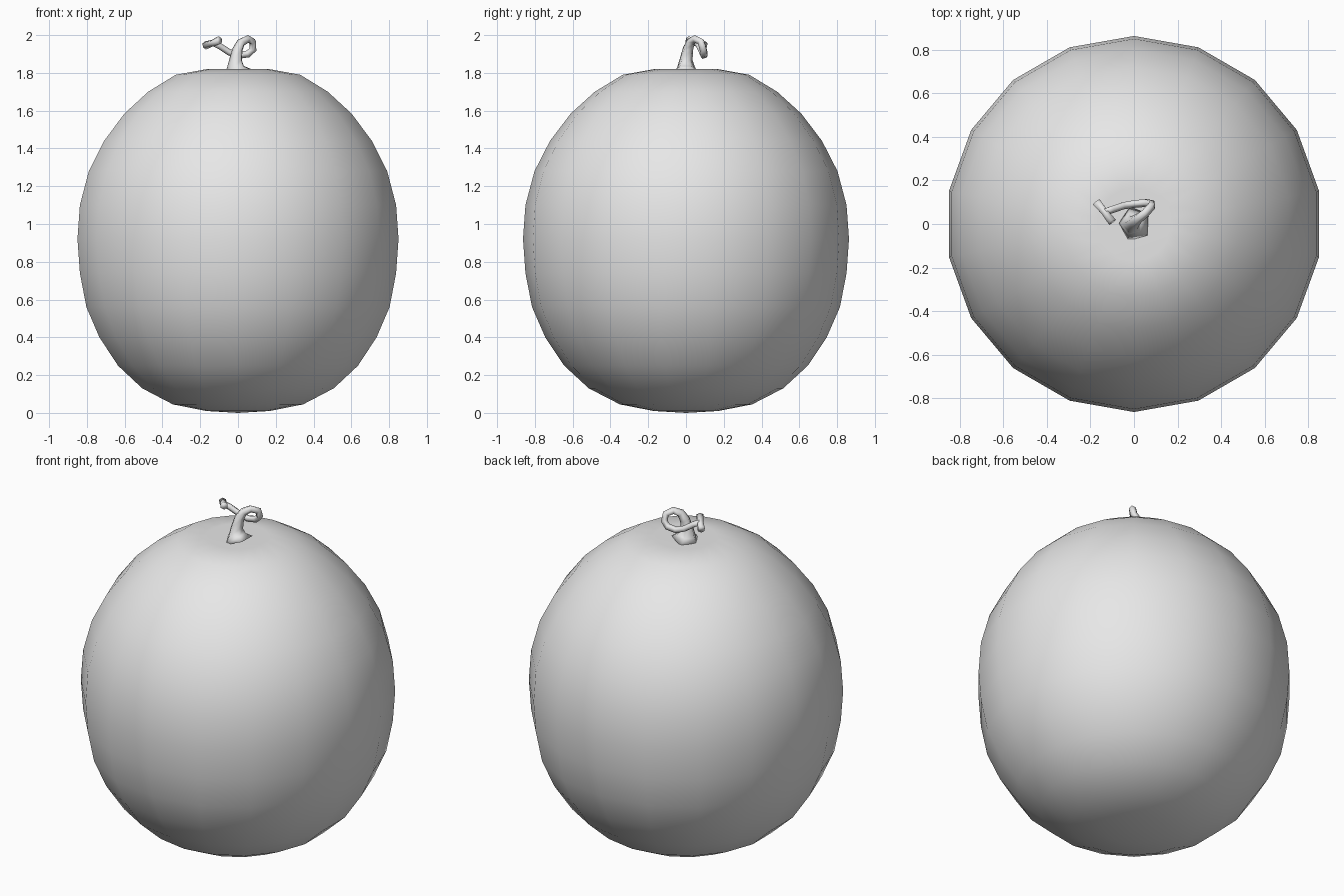
import bpy
import bmesh
from math import sin, cos, radians
from mathutils import Vector

cube = bpy.data.objects.get("Cube")
if cube:
    bpy.data.objects.remove(cube, do_unlink=True)

grey = bpy.data.materials.new("light_grey")
grey.use_nodes = True
grey.diffuse_color = (0.8, 0.8, 0.8, 1)
grey.node_tree.nodes["Principled BSDF"].inputs["Base Color"].default_value = (0.8, 0.8, 0.8, 1)


def finish(name, bm):
    bmesh.ops.recalc_face_normals(bm, faces=bm.faces[:])
    for face in bm.faces:
        face.smooth = True
    mesh = bpy.data.meshes.new(name)
    bm.to_mesh(mesh)
    bm.free()
    mesh.materials.append(grey)
    obj = bpy.data.objects.new(name, mesh)
    bpy.context.collection.objects.link(obj)
    return obj


def skin(bm, rings):
    """Bridge consecutive rings of vertices with quads."""
    for low, high in zip(rings, rings[1:]):
        n = len(low)
        for i in range(n):
            j = (i + 1) % n
            bm.faces.new((low[i], low[j], high[j], high[i]))


def tube(name, path, sides, start_angle):
    """Sweep a polygon along (point, radius) pairs with a non-twisting frame."""
    bm = bmesh.new()
    points = [Vector(p) for p, r in path]
    axis = points[1] - points[0]
    side = Vector((1, 0, 0)) if abs(axis.z) > abs(axis.x) else Vector((0, 0, 1))
    rings = []
    for k, (point, (_, radius)) in enumerate(zip(points, path)):
        tangent = points[min(k + 1, len(points) - 1)] - points[max(k - 1, 0)]
        tangent.normalize()
        side = (side - tangent * side.dot(tangent)).normalized()
        other = tangent.cross(side)
        ring = []
        for i in range(sides):
            a = radians(start_angle + 360 * i / sides)
            ring.append(bm.verts.new(point + radius * (side * cos(a) + other * sin(a))))
        rings.append(ring)
    skin(bm, rings)
    bm.faces.new(rings[0])
    bm.faces.new(rings[-1])
    return finish(name, bm)


# Round fruit body: lathed profile, slightly dimpled at the stem
SIDES = 18
profile = [(0.17, 0.01), (0.35, 0.045), (0.515, 0.13), (0.645, 0.25),
           (0.745, 0.4), (0.815, 0.56), (0.85, 0.74), (0.863, 0.92),
           (0.85, 1.1), (0.802, 1.28), (0.72, 1.44), (0.61, 1.585),
           (0.483, 1.7), (0.335, 1.79), (0.168, 1.82)]
bm = bmesh.new()
rings = []
for r, z in profile:
    angles = [radians(90 + 360 * i / SIDES) for i in range(SIDES)]
    rings.append([bm.verts.new((r * cos(a), r * sin(a), z)) for a in angles])
skin(bm, rings)
for ring, z in ((rings[0], 0), (rings[-1], 1.785)):
    pole = bm.verts.new((0, 0, z))
    for i in range(SIDES):
        bm.faces.new((ring[i], ring[(i + 1) % SIDES], pole))
finish("fruit_body", bm)

# Flared stem that curls into a loop
stem = [((0, 0, 1.8), 0.083), ((-0.01, 0, 1.83), 0.05), ((-0.01, 0, 1.87), 0.036),
        ((0, 0.01, 1.925), 0.029), ((0.018, 0.025, 1.963), 0.024),
        ((0.05, 0.05, 1.98), 0.021), ((0.078, 0.08, 1.965), 0.02),
        ((0.08, 0.092, 1.925), 0.02), ((0.052, 0.098, 1.9), 0.02),
        ((0, 0.093, 1.892), 0.019), ((-0.05, 0.085, 1.91), 0.018),
        ((-0.1, 0.068, 1.943), 0.018), ((-0.135, 0.055, 1.96), 0.018)]
tube("curled_stem", stem, 5, 33)

# Short crosspiece at the stem's tip, flared at both ends
tip = [((-0.172, 0.1, 1.945), 0.022), ((-0.135, 0.055, 1.958), 0.018),
       ((-0.1, 0.01, 1.973), 0.022)]
tube("stem_tip", tip, 6, 0)
